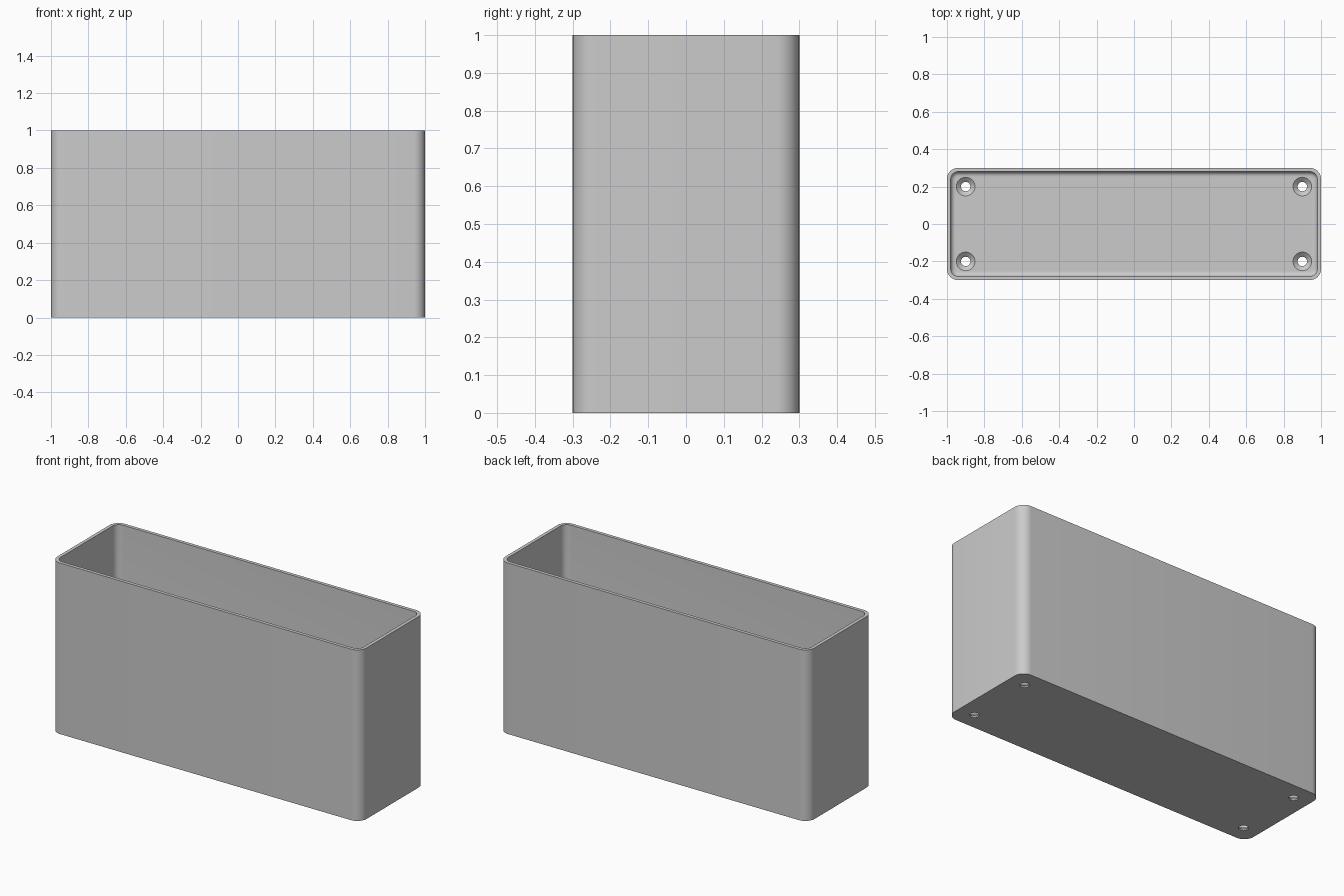
import bpy, bmesh, math

cube = bpy.data.objects.get("Cube")
if cube:
    bpy.data.objects.remove(cube, do_unlink=True)

HALF_X, HALF_Y, HEIGHT = 1.0, 0.3, 1.0
CORNER, WALL, FLOOR, FILLET = 0.06, 0.02, 0.03, 0.025
STEPS = 10

grey = bpy.data.materials.new("light grey")
grey.use_nodes = True
colour = (0.6, 0.6, 0.6, 1)
grey.diffuse_color = colour
grey.node_tree.nodes["Principled BSDF"].inputs["Base Color"].default_value = colour


def rounded_outline(inset):
    """Rounded rectangle, shrunk evenly by inset."""
    r = max(CORNER - inset, 0.005)
    cx, cy = HALF_X - inset - r, HALF_Y - inset - r
    points = []
    for quarter, (sx, sy) in enumerate([(1, 1), (-1, 1), (-1, -1), (1, -1)]):
        for i in range(STEPS + 1):
            a = (quarter + i / STEPS) * math.pi / 2
            points.append((sx * cx + r * math.cos(a), sy * cy + r * math.sin(a)))
    return points


def loft(bm, loops):
    """Skin closed loops of points in order and cap both ends."""
    rings = [[bm.verts.new(p) for p in loop] for loop in loops]
    for low, high in zip(rings, rings[1:]):
        for i in range(len(low)):
            j = (i + 1) % len(low)
            bm.faces.new((low[i], low[j], high[j], high[i]))
    bm.faces.new(rings[0][::-1])
    bm.faces.new(rings[-1])


def make_object(name, bm):
    bmesh.ops.recalc_face_normals(bm, faces=bm.faces)
    mesh = bpy.data.meshes.new(name)
    bm.to_mesh(mesh)
    bm.free()
    mesh.materials.append(grey)
    obj = bpy.data.objects.new(name, mesh)
    bpy.context.collection.objects.link(obj)
    return obj


# Open box: outer wall, rim, inner wall, then a fillet into the floor
section = [(0, 0), (0, HEIGHT), (WALL, HEIGHT)]
for i in range(7):
    a = i / 6 * math.pi / 2
    section.append((WALL + FILLET * (1 - math.cos(a)),
                    FLOOR + FILLET * (1 - math.sin(a))))
bm = bmesh.new()
loft(bm, [[(x, y, z) for x, y in rounded_outline(inset)] for inset, z in section])
box = make_object("open_box", bm)

# Countersunk screw holes near the four floor corners
bm = bmesh.new()
hole_profile = [(0.025, -0.02), (0.025, 0.008), (0.05, FLOOR), (0.06, FLOOR + 0.009)]
for sx in (-1, 1):
    for sy in (-1, 1):
        loft(bm, [[(sx * 0.9 + r * math.cos(k * math.tau / 32),
                    sy * 0.2 + r * math.sin(k * math.tau / 32), z)
                   for k in range(32)] for r, z in hole_profile])
cutter = make_object("screw_hole_cutter", bm)
cutter.hide_render = True

cut = box.modifiers.new("screw_holes", "BOOLEAN")
cut.operation = "DIFFERENCE"
cut.solver = "EXACT"
cut.object = cutter

bpy.ops.object.select_all(action="DESELECT")
box.select_set(True)
bpy.context.view_layer.objects.active = box
bpy.ops.object.modifier_apply(modifier=cut.name)
bpy.data.objects.remove(cutter, do_unlink=True)
bpy.ops.object.shade_smooth_by_angle(angle=math.radians(30))
